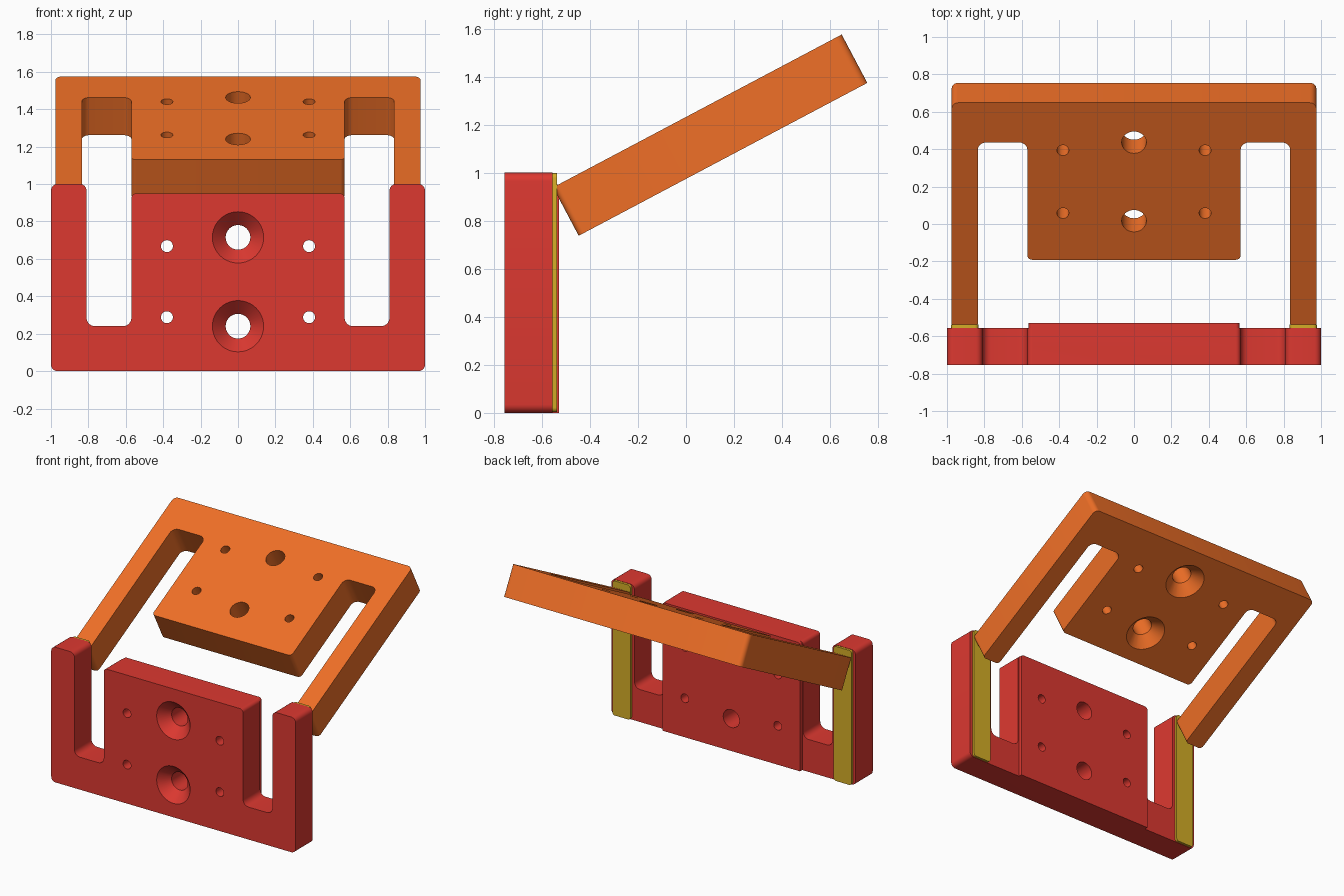
import bpy, bmesh
from math import sin, cos, pi, radians
from mathutils import Vector

if "Cube" in bpy.data.objects:
    bpy.data.objects.remove(bpy.data.objects["Cube"])


def material(name, rgb):
    m = bpy.data.materials.new(name)
    m.diffuse_color = (*rgb, 1)
    m.use_nodes = True
    m.node_tree.nodes["Principled BSDF"].inputs["Base Color"].default_value = m.diffuse_color
    return m


RED = material("red", (0.72, 0.04, 0.03, 1)[:3])
ORANGE = material("orange", (0.87, 0.16, 0.02))
YELLOW = material("yellow", (0.66, 0.42, 0.02))


def finish(name, bm, mat=None):
    bmesh.ops.recalc_face_normals(bm, faces=bm.faces)
    me = bpy.data.meshes.new(name)
    bm.to_mesh(me)
    bm.free()
    ob = bpy.data.objects.new(name, me)
    bpy.context.collection.objects.link(ob)
    if mat:
        me.materials.append(mat)
    return ob


def fillet(points, steps=6):
    """Round each (x, z, radius) corner of a right-angled outline."""
    out = []
    for i, (x, z, r) in enumerate(points):
        p = Vector((x, z))
        a = (Vector(points[i - 1][:2]) - p).normalized() * r
        b = (Vector(points[(i + 1) % len(points)][:2]) - p).normalized() * r
        if r == 0:
            out.append(p)
            continue
        for k in range(steps + 1):
            t = k / steps * pi / 2
            out.append(p + a * (1 - sin(t)) + b * (1 - cos(t)))
    return out


def slab(name, points, y0, y1, mat):
    """Extrude an xz outline from y0 to y1."""
    bm = bmesh.new()
    f = bm.faces.new([bm.verts.new((p.x, y0, p.y)) for p in fillet(points)])
    ext = bmesh.ops.extrude_face_region(bm, geom=[f])["geom"]
    bmesh.ops.translate(bm, vec=(0, y1 - y0, 0),
                        verts=[v for v in ext if isinstance(v, bmesh.types.BMVert)])
    return finish(name, bm, mat)


def drill(x, z, profile, n=40):
    """Turned cutter: profile is a list of (depth, radius)."""
    bm = bmesh.new()
    rings = [[bm.verts.new((x + r * cos(2 * pi * k / n), y, z + r * sin(2 * pi * k / n)))
              for k in range(n)] for y, r in profile]
    for a, b in zip(rings, rings[1:]):
        for k in range(n):
            bm.faces.new((a[k], a[(k + 1) % n], b[(k + 1) % n], b[k]))
    bm.faces.new(rings[0])
    bm.faces.new(rings[-1])
    return finish("cutter", bm)


def boolean(ob, tool, operation):
    bpy.context.view_layer.objects.active = ob
    mod = ob.modifiers.new("bool", "BOOLEAN")
    mod.operation, mod.object, mod.solver = operation, tool, "EXACT"
    bpy.ops.object.modifier_apply(modifier=mod.name)
    bpy.data.objects.remove(tool)


def smooth(ob):
    bpy.ops.object.select_all(action="DESELECT")
    ob.select_set(True)
    bpy.context.view_layer.objects.active = ob
    bpy.ops.object.shade_smooth_by_angle(angle=radians(30))


def drill_all(ob):
    # two countersunk centre holes and four pin holes
    for z in (0.24, 0.715):
        boolean(ob, drill(0, z, [(-0.05, 0.186), (0.073, 0.066), (0.4, 0.066)]), "DIFFERENCE")
    for x in (-0.38, 0.38):
        for z in (0.288, 0.668):
            boolean(ob, drill(x, z, [(-0.05, 0.032), (0.4, 0.032)], 24), "DIFFERENCE")


def fork(half, arm, length, tip):
    """Outline of a plate with two outer arms and a central tongue."""
    right = [(half, 0, 0.035), (half, length, tip), (arm, length, tip),
             (arm, 0.24, 0.045), (0.57, 0.24, 0.045), (0.57, 0.95, 0.025)]
    return right + [(-x, z, r) for x, z, r in reversed(right)]


# upright red plate with a raised pad on the back of the tongue
base = slab("base_plate", fork(1, 0.81, 1, 0.035), 0, 0.2, RED)
pad = slab("pad", [(-0.563, 0, 0), (0.563, 0, 0), (0.563, 0.95, 0.02), (-0.563, 0.95, 0.02)],
           0.1, 0.226, RED)
boolean(base, pad, "UNION")
drill_all(base)
base.location = (0, -0.755, 0)
smooth(base)

# tilted orange plate, countersinks facing down
lid = slab("tilted_plate", fork(0.975, 0.835, 1.36, 0.025), 0, 0.228, ORANGE)
drill_all(lid)
lid.location = (0, 0.755, 1.374)
lid.rotation_euler.x = radians(117.9)
smooth(lid)

# yellow strips on the back of the upright arms
for side, x in (("left", -0.905), ("right", 0.905)):
    w = 0.073
    strip = slab(side + "_strip", [(x - w, 0.003, 0.02), (x + w, 0.003, 0.02),
                                   (x + w, 0.998, 0.02), (x - w, 0.998, 0.02)],
                 -0.556, -0.537, YELLOW)
    smooth(strip)
